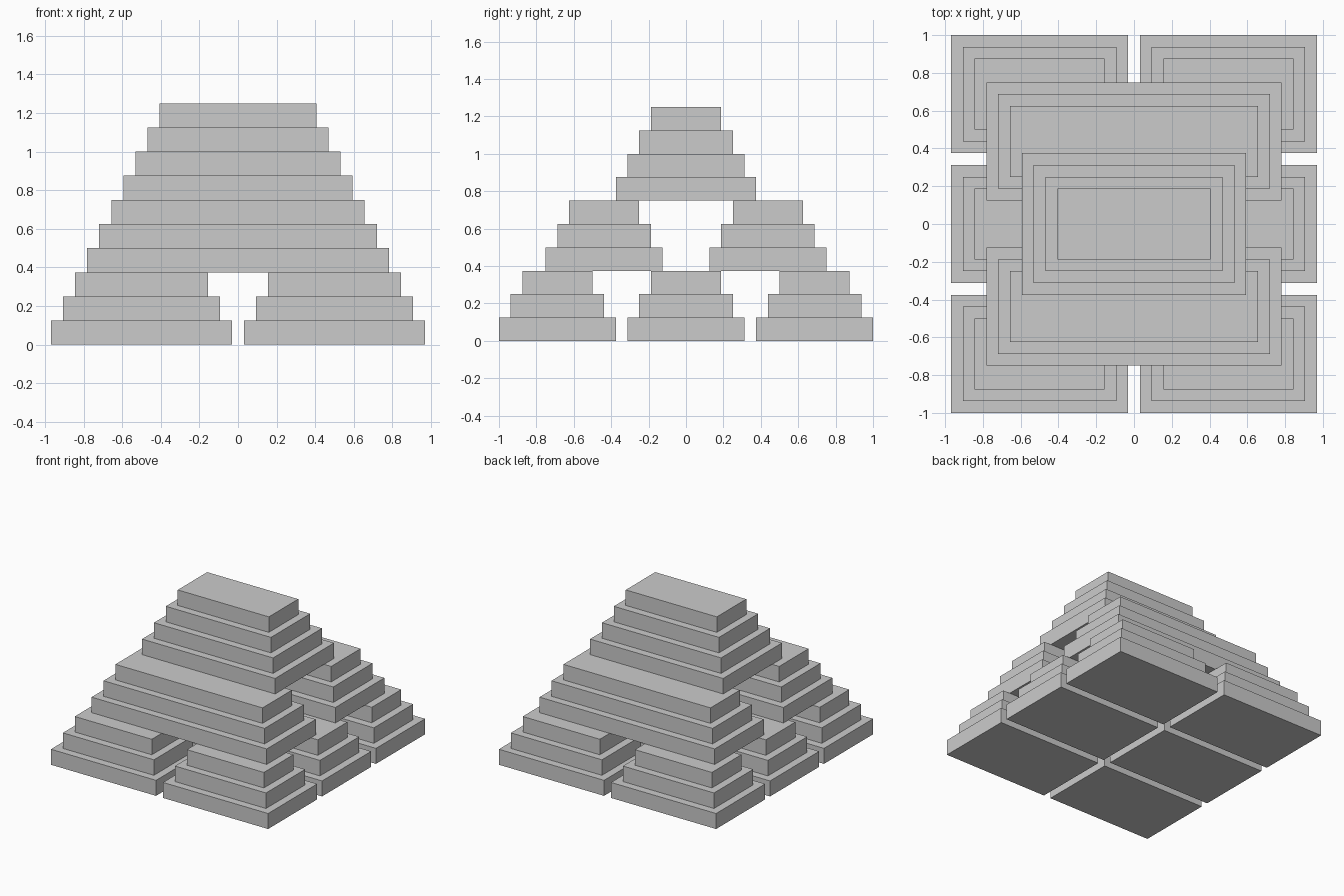
import bpy, bmesh

if "Cube" in bpy.data.objects:
    bpy.data.objects.remove(bpy.data.objects["Cube"])

STEP_HEIGHT = 0.125
INSET = 0.0625


def stepped_block(name, center, half_x, half_y, steps):
    """One closed stepped pyramid, standing on center."""
    bm = bmesh.new()
    rings = []
    for i in range(steps):
        hx, hy = half_x - i * INSET, half_y - i * INSET
        for z in (i * STEP_HEIGHT, (i + 1) * STEP_HEIGHT):
            corners = ((-hx, -hy), (hx, -hy), (hx, hy), (-hx, hy))
            rings.append([bm.verts.new((x, y, z)) for x, y in corners])
    for low, high in zip(rings, rings[1:]):
        for j in range(4):
            k = (j + 1) % 4
            bm.faces.new((low[j], low[k], high[k], high[j]))
    bm.faces.new(rings[0][::-1])
    bm.faces.new(rings[-1])
    mesh = bpy.data.meshes.new(name)
    bm.to_mesh(mesh)
    bm.free()
    obj = bpy.data.objects.new(name, mesh)
    obj.location = center
    bpy.context.collection.objects.link(obj)


# Bottom tier: two by three stepped blocks
for side, x in (("left", -0.5), ("right", 0.5)):
    for row, y in (("front", -0.6875), ("middle", 0), ("back", 0.6875)):
        stepped_block(f"base_block_{row}_{side}", (x, y, 0), 0.46875, 0.3125, 3)

# Middle tier: two long blocks bridging the base
for row, y in (("front", -0.4375), ("back", 0.4375)):
    stepped_block(f"bridge_block_{row}", (0, y, 0.375), 0.78125, 0.3125, 3)

# Top tier: crowning block
stepped_block("top_block", (0, 0, 0.75), 0.59375, 0.375, 4)
